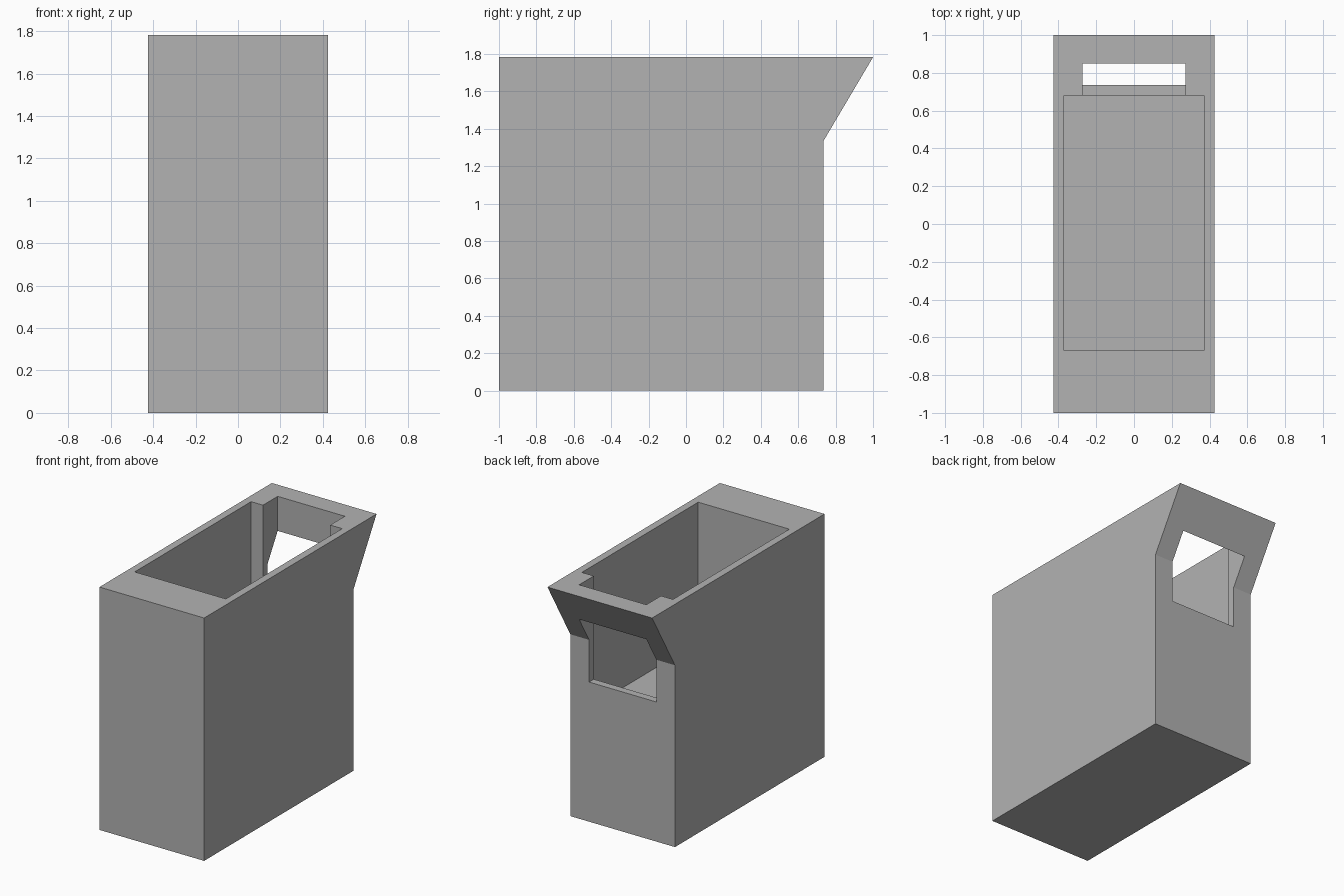
import bpy
import bmesh

cube = bpy.data.objects.get("Cube")
if cube:
    bpy.data.objects.remove(cube, do_unlink=True)

grey = bpy.data.materials.new("plain grey")
grey.use_nodes = True
colour = (0.448, 0.448, 0.448, 1)
grey.diffuse_color = colour
grey.node_tree.nodes["Principled BSDF"].inputs["Base Color"].default_value = colour


def prism(name, half_width, profile):
    """Extrude a (y, z) side profile symmetrically along x."""
    bm = bmesh.new()
    face = bm.faces.new([bm.verts.new((-half_width, y, z)) for y, z in profile])
    out = bmesh.ops.extrude_face_region(bm, geom=[face])
    verts = [g for g in out["geom"] if isinstance(g, bmesh.types.BMVert)]
    bmesh.ops.translate(bm, verts=verts, vec=(2 * half_width, 0, 0))
    bmesh.ops.recalc_face_normals(bm, faces=bm.faces)
    mesh = bpy.data.meshes.new(name)
    bm.to_mesh(mesh)
    bm.free()
    mesh.materials.append(grey)
    obj = bpy.data.objects.new(name, mesh)
    bpy.context.collection.objects.link(obj)
    return obj


def block(name, half_width, y0, y1, z0, z1):
    return prism(name, half_width, [(y0, z0), (y1, z0), (y1, z1), (y0, z1)])


# Outer body with the overhanging rear lip
body = prism("open_bin_body", 0.425,
             [(-1, 0), (0.735, 0), (0.735, 1.335), (1, 1.783), (-1, 1.783)])

# Main compartment, and the rear opening that breaks through the lip
cutters = [
    block("compartment_cutter", 0.37, -0.67, 0.68, 0.755, 2),
    block("rear_opening_cutter", 0.273, 0.4, 0.85, 1.025, 2.1),
]
for cutter in cutters:
    cutter.hide_render = True
    mod = body.modifiers.new(cutter.name, "BOOLEAN")
    mod.operation = "DIFFERENCE"
    mod.solver = "EXACT"
    mod.object = cutter

# Bake the cuts and drop the cutters
bpy.context.view_layer.update()
evaluated = body.evaluated_get(bpy.context.evaluated_depsgraph_get())
cut_mesh = bpy.data.meshes.new_from_object(evaluated)
body.modifiers.clear()
body.data = cut_mesh
cut_mesh.materials.clear()
cut_mesh.materials.append(grey)
for poly in cut_mesh.polygons:
    poly.material_index = 0
for cutter in cutters:
    bpy.data.objects.remove(cutter, do_unlink=True)
